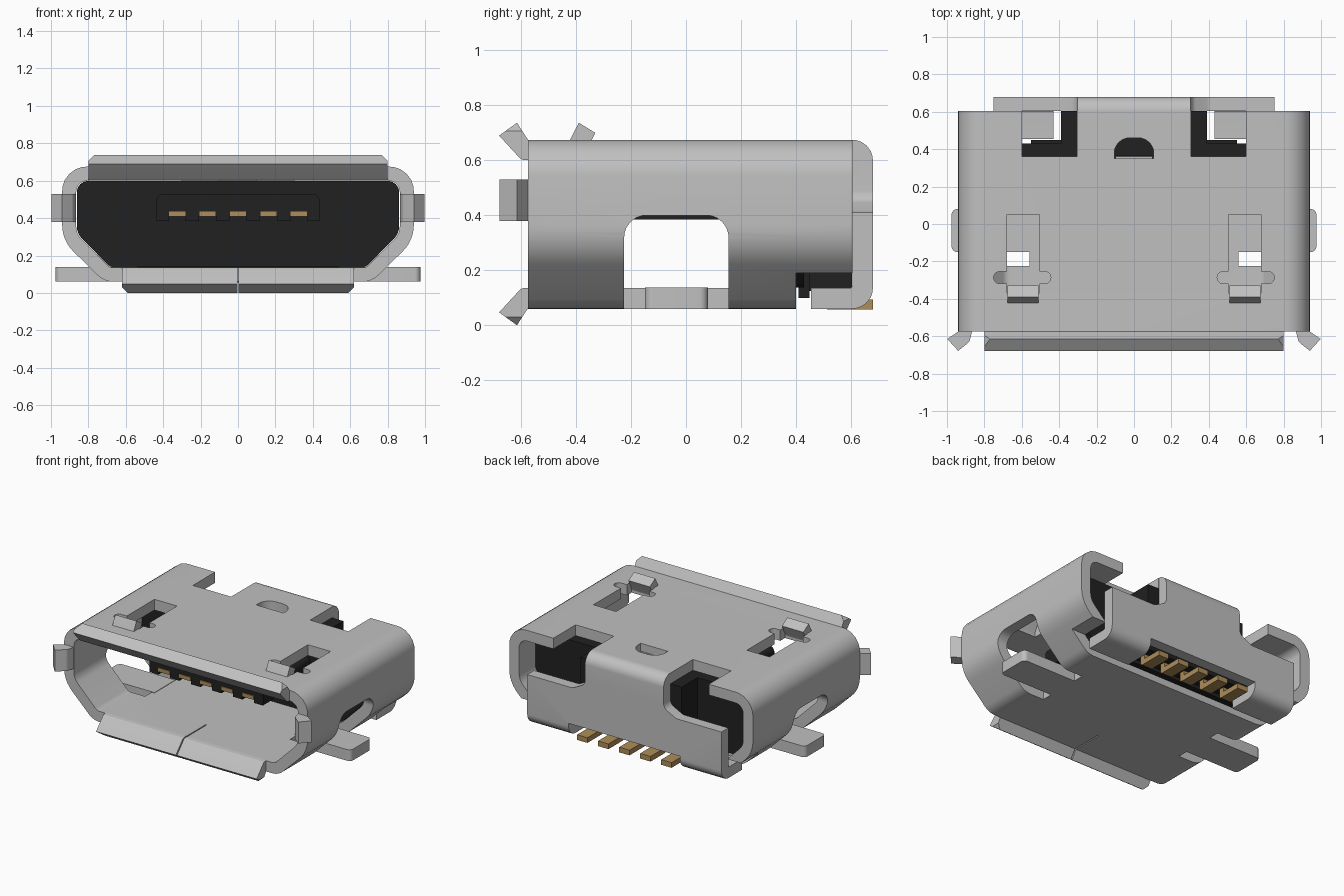
import bpy, bmesh, math
from mathutils import Vector

if "Cube" in bpy.data.objects:
    bpy.data.objects.remove(bpy.data.objects["Cube"])


def material(name, rgb):
    m = bpy.data.materials.new(name)
    m.diffuse_color = (*rgb, 1)
    m.use_nodes = True
    m.node_tree.nodes["Principled BSDF"].inputs["Base Color"].default_value = m.diffuse_color
    return m


METAL = material("silver_metal", (0.53, 0.53, 0.53))
BLACK = material("black_plastic", (0.015, 0.015, 0.015))
GOLD = material("gold_contact", (0.42, 0.27, 0.10))
AXES = {'x': lambda p, d: (d, p[0], p[1]),
        'y': lambda p, d: (p[0], d, p[1]),
        'z': lambda p, d: (p[0], p[1], d)}


def rounded(corners, n=6):
    """Polygon from (u, v[, radius]) corners with arcs at the rounded ones."""
    out = []
    for i, c in enumerate(corners):
        p = Vector(c[:2])
        r = c[2] if len(c) > 2 else 0
        if r == 0:
            out.append(tuple(p))
            continue
        a = (Vector(corners[i - 1][:2]) - p).normalized()
        b = (Vector(corners[(i + 1) % len(corners)][:2]) - p).normalized()
        half = a.angle(b) / 2
        mid = (a + b).normalized()
        centre = p + mid * (r / math.sin(half))
        s = p + a * (r / math.tan(half)) - centre
        e = p + b * (r / math.tan(half)) - centre
        for k in range(n + 1):
            out.append(tuple(centre + s.lerp(e, k / n).normalized() * r))
    return out


def finish(name, bm, mat):
    bmesh.ops.recalc_face_normals(bm, faces=bm.faces)
    me = bpy.data.meshes.new(name)
    bm.to_mesh(me)
    bm.free()
    me.materials.append(mat)
    o = bpy.data.objects.new(name, me)
    bpy.context.collection.objects.link(o)
    return o


def prism(name, pts, axis, lo, hi, mat=METAL):
    bm = bmesh.new()
    pts = rounded(pts)
    rings = [[bm.verts.new(AXES[axis](p, d)) for p in pts] for d in (lo, hi)]
    n = len(pts)
    for i in range(n):
        j = (i + 1) % n
        bm.faces.new((rings[0][i], rings[0][j], rings[1][j], rings[1][i]))
    bm.faces.new(rings[0])
    bm.faces.new(rings[1])
    return finish(name, bm, mat)


def box(name, x, y, z, mat=METAL):
    return prism(name, [(x[0], y[0]), (x[1], y[0]), (x[1], y[1]), (x[0], y[1])],
                 'z', z[0], z[1], mat)


def cut(target, cutters):
    bpy.context.view_layer.objects.active = target
    for c in cutters:
        m = target.modifiers.new("cut", 'BOOLEAN')
        m.operation, m.solver, m.object = 'DIFFERENCE', 'EXACT', c
        bpy.ops.object.modifier_apply(modifier=m.name)
        bpy.data.objects.remove(c)


def flip(pts, s):
    """Mirror a profile in its first coordinate when s is -1."""
    return [(p[0] * s, *p[1:]) for p in pts]


def mirrored(half):
    return half + flip(half[::-1], -1)


# Shell tube: outer profile minus inner profile
outer = mirrored([(.94, .675, .13), (.94, .28, .2), (.715, .06, .12)])
inner = mirrored([(.865, .6, .06), (.865, .315, .1), (.685, .135, .05)])
shell = prism("shell", outer, 'y', -.575, .605)
cuts = [prism("c", inner, 'y', -.8, .8)]
cuts.append(box("c", (-1.2, 1.2), (.40, .9), (-.1, .19)))
for s in (-1, 1):
    # side windows, spring openings, cross slots and rear notches
    xs = sorted((.56 * s, 1.2 * s))
    cuts.append(prism("c", [(-.225, -.1), (.155, -.1), (.155, .4, .08), (-.225, .4, .08)],
                      'x', *xs))
    cuts.append(box("c", sorted((.505 * s, .68 * s)), (-.37, .05), (.5, .8)))
    cuts.append(prism("c", flip([(.445, -.255, .03), (.75, -.255, .03),
                                 (.75, -.318, .03), (.445, -.318, .03)], s), 'z', .5, .8))
    cuts.append(box("c", sorted((.305 * s, .6 * s)), (.36, .9), (.5, .8)))
# half-round hole in the roof and the seam in the floor
cuts.append(prism("c", [(-.105, .35), (.105, .35), (.105, .46, .08), (-.105, .46, .08)],
                  'z', .5, .8))
cuts.append(box("c", (-.004, .004), (-.8, -.35), (-.1, .2)))
cut(shell, cuts)

# Flared lips around the mouth
lip = [(-.57, .6), (-.60, .603, .02), (-.68, .69), (-.615, .737), (-.575, .675), (-.57, .675)]


def trim_lip(o, half, z0, z1):
    """Round the free corners of a lip, seen from the front."""
    for s in (-1, 1):
        t = 1 if z1 > z0 else -1
        prof = [(half - .03, z1), (half, z1 - .03 * t), (half + .1, z1 - .03 * t),
                (half + .1, z1 + .1 * t), (half - .03, z1 + .1 * t)]
        cut(o, [prism("c", flip(prof, s), 'y', -.8, -.5)])


top_lip = prism("top_lip", lip, 'x', -.8, .8)
trim_lip(top_lip, .8, .6, .737)
low = prism("bottom_lip", [(p[0], .737 - p[1], *p[2:]) for p in lip], 'x', -.62, .62)
trim_lip(low, .62, .14, 0)
cut(low, [box("c", (-.004, .004), (-.8, -.5), (-.1, .2))])

for s, side in ((-1, "left"), (1, "right")):
    prism(side + "_lip", flip([(.94, -.57), (.94, -.575), (.998, -.615), (.94, -.678),
                               (.88, -.63, .03), (.865, -.57)], s), 'z', .38, .53)
    # Mounting legs
    prism(side + "_leg", flip([(.54, -.15), (.975, -.15, .03), (.975, .08, .03), (.54, .08)], s),
          'z', .06, .138)
    # Spring latches leaning out of the roof
    prism(side + "_latch", [(-.45, .60), (-.42, .678), (-.39, .737), (-.33, .70), (-.37, .62, .02),
                            (-.37, .60)], 'x', *sorted((.51 * s, .675 * s)))

# Rear cover: folded strip cut to a stepped outline
cover = prism("rear_cover", [(.60, .675), (.68, .675, .075), (.68, .06, .075), (.455, .06),
                             (.455, .135), (.605, .135, .01), (.605, .6), (.60, .6)],
              'x', -.75, .75)
cuts = [box("c", (-.43, .43), (.3, .9), (-.1, .155))]
for s in (-1, 1):
    cuts.append(prism("c", flip([(.303, .9), (.303, .46, .05), (.40, .41, .05), (.9, .41), (.9, .9)], s),
                      'y', .3, .9))
cut(cover, cuts)
# Small tab bent down from the roof hole
prism("roof_tab", [(.33, .62), (.345, .55), (.375, .55), (.36, .62)], 'x', -.1, .1)

# Plastic body, rear block and tongue
body = mirrored([(.862, .598, .06), (.862, .317, .1), (.683, .138, .05)])
prism("plastic_body", body, 'y', .17, .43, BLACK)
box("plastic_rear_block", (-.39, .39), (.42, .604), (.125, .598), BLACK)
box("plastic_floor", (-.55, .55), (.41, .45), (.10, .2), BLACK)
prism("tongue", mirrored([(.437, .53, .04), (.437, .412)]), 'y', -.35, .2, BLACK)

PINS = [-.325, -.1625, 0, .1625, .325]
edges = [-.437] + [p + d for p in PINS for d in (-.045, .045)] + [.437]
for i in range(0, len(edges), 2):
    box("tongue_rib", edges[i:i + 2], (-.35, .2), (.385, .415), BLACK)

# Contacts under the tongue and solder tails at the rear
for p in PINS:
    box("contact", (p - .043, p + .043), (-.355, .19), (.408, .435), GOLD)
    prism("solder_tail", [(.5, .2), (.5, .057, .02), (.68, .057), (.68, .093), (.54, .093), (.54, .2)],
          'x', p - .04, p + .04, GOLD)

# Smooth bends, crisp edges
bpy.ops.object.select_all(action='SELECT')
bpy.context.view_layer.objects.active = shell
bpy.ops.object.shade_smooth_by_angle(angle=math.radians(30))
